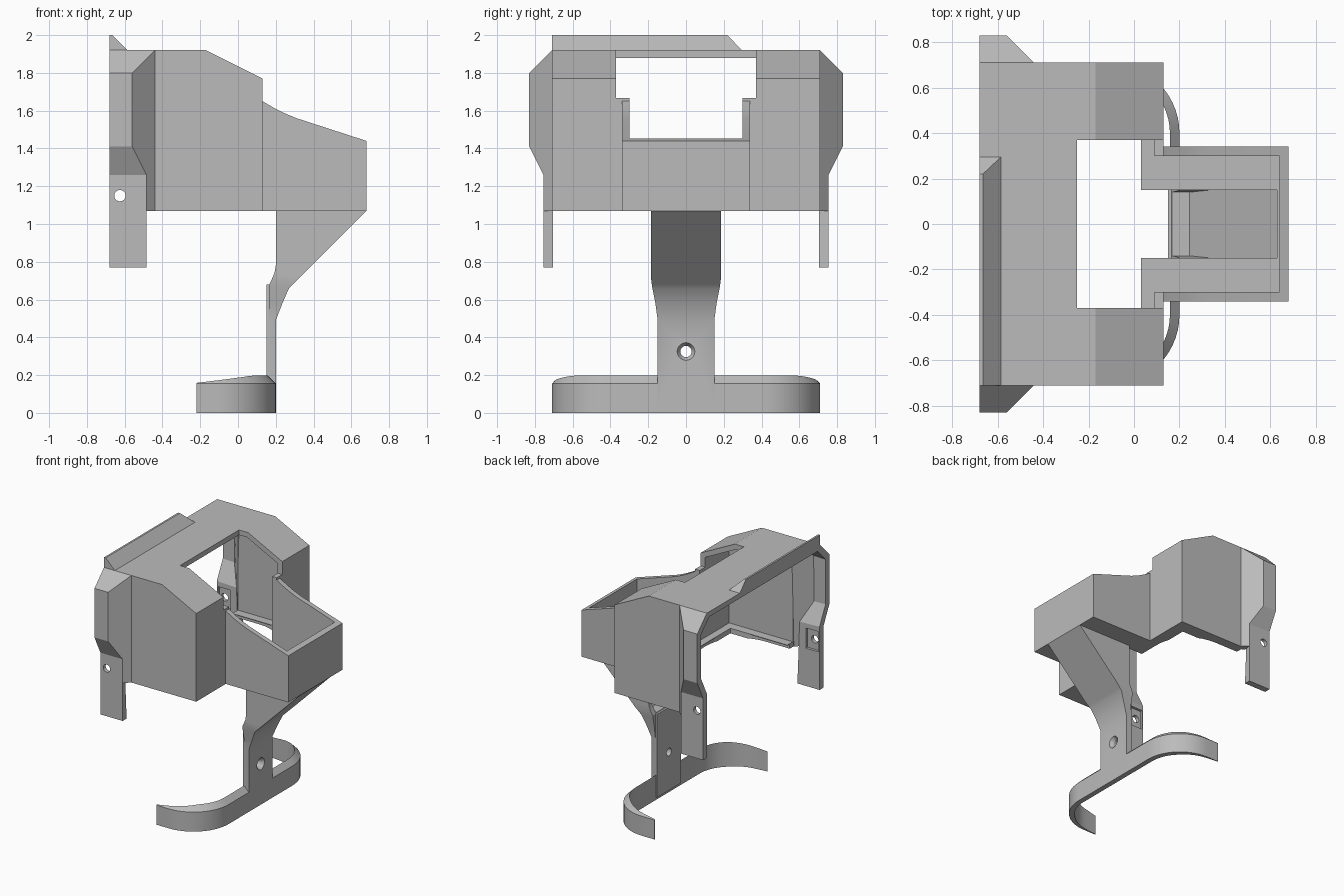
import bpy, bmesh
from math import sin, cos, pi
from mathutils import Vector

cube = bpy.data.objects.get("Cube")
if cube:
    bpy.data.objects.remove(cube)

grey = bpy.data.materials.new("plain grey")
grey.use_nodes = True
colour = (0.5, 0.5, 0.5, 1)
grey.diffuse_color = colour
grey.node_tree.nodes["Principled BSDF"].inputs["Base Color"].default_value = colour


def make(name, bm):
    bmesh.ops.recalc_face_normals(bm, faces=bm.faces)
    mesh = bpy.data.meshes.new(name)
    bm.to_mesh(mesh)
    bm.free()
    mesh.materials.append(grey)
    obj = bpy.data.objects.new(name, mesh)
    bpy.context.collection.objects.link(obj)
    return obj


def loft(name, rings):
    """Skin a list of closed rings and cap both ends."""
    bm = bmesh.new()
    loops = [[bm.verts.new(p) for p in ring] for ring in rings]
    n = len(loops[0])
    for a, b in zip(loops, loops[1:]):
        for i in range(n):
            j = (i + 1) % n
            bm.faces.new((a[i], a[j], b[j], b[i]))
    bm.faces.new(loops[0])
    bm.faces.new(loops[-1])
    return make(name, bm)


def prism(name, pts, axis, lo, hi):
    place = {"x": lambda p, t: (t, p[0], p[1]),
             "y": lambda p, t: (p[0], t, p[1]),
             "z": lambda p, t: (p[0], p[1], t)}[axis]
    return loft(name, [[place(p, t) for p in pts] for t in (lo, hi)])


def box(x0, x1, y, z0, z1):
    return prism("cutter", [(x0, z0), (x1, z0), (x1, z1), (x0, z1)], "y", -y, y)


def circle(u, v, r, n=28):
    return [(u + r * cos(2 * pi * i / n), v + r * sin(2 * pi * i / n)) for i in range(n)]


def select(obj):
    bpy.ops.object.select_all(action="DESELECT")
    obj.select_set(True)
    bpy.context.view_layer.objects.active = obj


def combine(obj, other, operation="DIFFERENCE"):
    mod = obj.modifiers.new("combine", "BOOLEAN")
    mod.operation, mod.object, mod.solver = operation, other, "EXACT"
    select(obj)
    bpy.ops.object.modifier_apply(modifier=mod.name)
    bpy.data.objects.remove(other)


def smooth(obj):
    select(obj)
    bpy.ops.object.shade_smooth_by_angle(angle=0.4)


# Main shell and snout as one solid, then hollowed
shell = prism("main_shell", [(-.68, 1.07), (.13, 1.07), (.13, 1.77), (-.17, 1.92), (-.68, 1.92)],
              "y", -.71, .71)
snout = prism("snout", [(.09, 1.07), (.68, 1.07), (.68, 1.44), (.31, 1.56), (.25, 1.585),
                        (.19, 1.615), (.13, 1.65), (.09, 1.67)], "y", -.34, .34)
combine(shell, snout, "UNION")
combine(shell, prism("cutter", [(-1, 1.11), (.09, 1.11), (.09, 1.745), (-.18, 1.88), (-1, 1.88)],
                     "y", -.67, .67))
combine(shell, box(-.9, -.47, 1, 1, 1.88))           # open rear corners
combine(shell, box(-.25, .3, .37, 1.668, 2.1))       # top window
combine(shell, box(.04, .64, .30, 1.11, 1.9))        # snout interior
combine(shell, box(.0, .63, .15, 1.0, 1.2))          # slot in the snout floor

# Rounded face opening in the floor, leaving a narrow flange
r = .3
corner = [(.05 - r + r * cos(a), .63 - r + r * sin(a)) for a in [i * pi / 20 for i in range(11)]]
half = corner + [(-.9, .63)]
combine(shell, prism("cutter", half + [(x, -y) for x, y in reversed(half)], "z", 1.0, 1.105))
combine(shell, box(-.9, .03, .6, 1.05, 1.2))
smooth(shell)

# Flared side panels with hanging tabs
for side, label in ((1, "left_rear"), (-1, "right_rear")):
    bm = bmesh.new()
    outline = [(.71, 1.92), (.83, 1.80), (.83, 1.41), (.755, 1.26), (.755, 1.07), (.755, .77)]
    front = [bm.verts.new((.27 - y, side * y, z)) for y, z in outline]
    back = [bm.verts.new((-.68, side * y, z)) for y, z in outline]
    foot = bm.verts.new((-.44, side * .71, 1.07))
    for i in range(len(outline) - 1):
        bm.faces.new((front[i], front[i + 1], back[i + 1], back[i]))
    bm.faces.new([foot] + front[:5])
    panel = make(label + "_side_panel", bm)
    # thicken inwards, whichever way the recalculated normals point
    outward = panel.data.polygons[1].normal.y * side > 0
    mod = panel.modifiers.new("thickness", "SOLIDIFY")
    mod.thickness, mod.offset, mod.use_even_offset = .05, (-1 if outward else 1), True
    select(panel)
    bpy.ops.object.modifier_apply(modifier=mod.name)
    bm = bmesh.new()
    bm.from_mesh(panel.data)
    bmesh.ops.recalc_face_normals(bm, faces=bm.faces)
    bm.to_mesh(panel.data)
    bm.free()
    combine(panel, prism("cutter", circle(-.625, 1.15, .03), "y", side * .6, side * .9))
    pocket = [(-.67, 1.07), (-.56, 1.07), (-.56, 1.23), (-.67, 1.23)]
    combine(panel, prism("cutter", pocket, "y", side * .6, side * .725))
    smooth(panel)

# Ridge along the rear of the roof, with one sloped end
loft("roof_ridge", [
    [(-.68, -.71, 1.915), (-.58, -.71, 1.915), (-.665, -.71, 2.0), (-.68, -.71, 2.0)],
    [(-.68, .30, 1.915), (-.58, .30, 1.915), (-.665, .22, 2.0), (-.68, .22, 2.0)]])


# Chin strut: rectangles stacked by height, then a channel cut from behind
def rect(z, x_front, x_back, w):
    return [(x_front, -w, z), (x_front, w, z), (x_back, w, z), (x_back, -w, z)]


strut = loft("chin_strut", [rect(*s) for s in (
    (1.07, .68, .20, .185), (.78, .39, .20, .185), (.74, .35, .193, .185), (.71, .32, .18, .185),
    (.68, .29, .165, .181), (.66, .27, .165, .178), (.58, .235, .165, .162),
    (.49, .20, .165, .15), (0, .20, .165, .15))])
back_plate = prism("back_plate", [(-.15, .02), (.15, .02), (.15, .68), (-.15, .68)], "x", .15, .19)
combine(strut, back_plate, "UNION")
combine(strut, loft("cutter", [rect(*s) for s in (
    (1.12, .68, .1, .15), (.78, .34, .1, .15), (.685, .245, .1, .14))]))
combine(strut, prism("cutter", circle(0, .325, .03), "x", 0, .4))
sink = [[(x, y, z) for y, z in circle(0, .325, rad)] for x, rad in ((.17, .029), (.205, .05))]
combine(strut, loft("cutter", sink))
smooth(strut)

# Curved chin strap, thinning towards its free ends
r = .31
path = [((.20, .0), (1, 0))]
for i in range(15):
    a = i * pi / 28
    path.append(((-.11 + r * cos(a), .40 + r * sin(a)), (cos(a), sin(a))))
path += [((-.165, .71), (0, 1)), ((-.22, .71), (0, 1))]
full = [((x, -y), (u, -v)) for (x, y), (u, v) in reversed(path[1:])] + path
rings = []
for p, n in full:
    p, n = Vector((*p, 0)), Vector((*n, 0))
    t = .004 + .038 * min(1, (p.x + .22) / .32)
    inner = p - n * t
    up = Vector((0, 0, 1))
    rings.append([p, p + up * .155, inner + up * (.155 + t), inner])
smooth(loft("chin_strap", rings))
